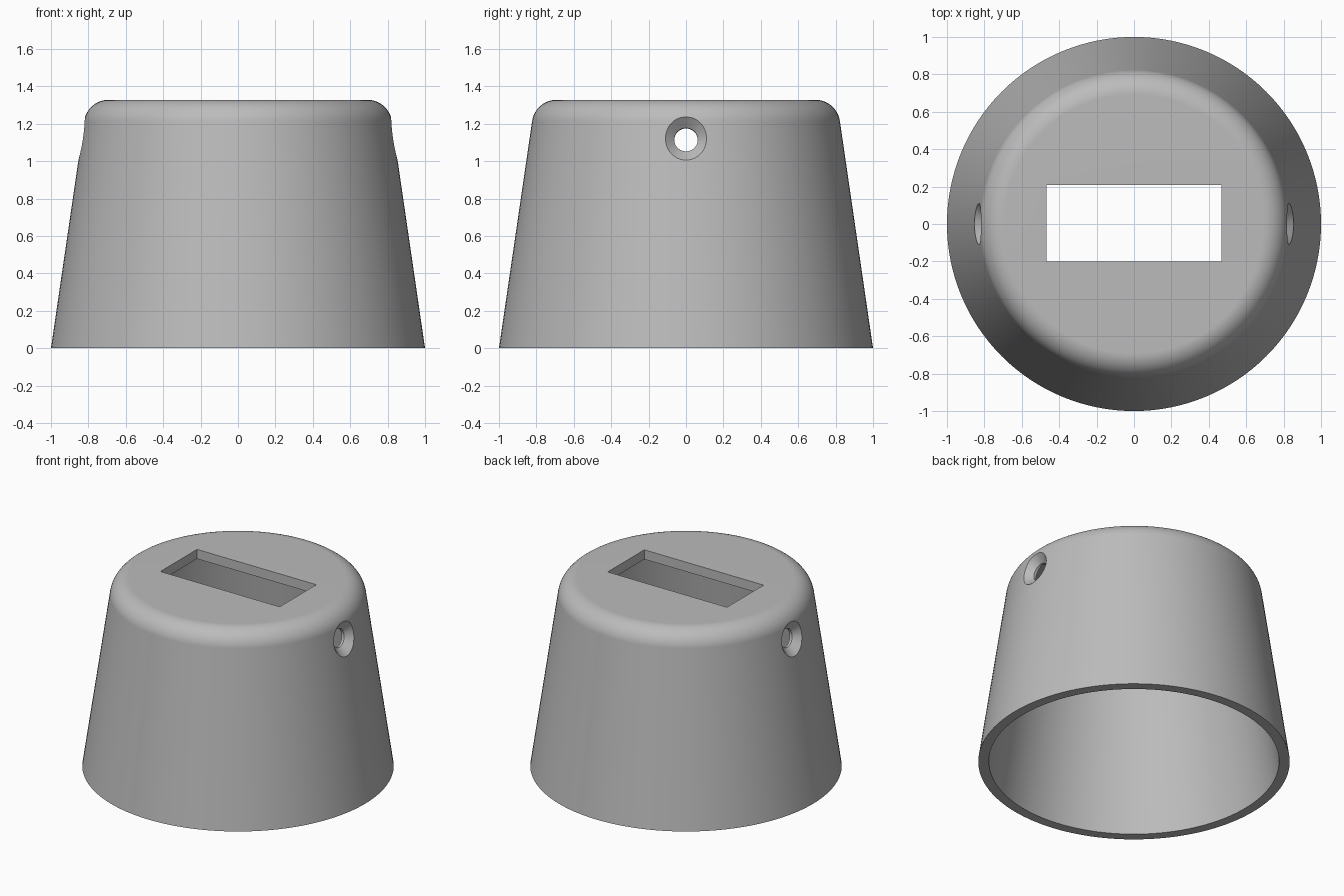
import bpy, bmesh, math
from mathutils import Matrix, Vector

if "Cube" in bpy.data.objects:
    bpy.data.objects.remove(bpy.data.objects["Cube"], do_unlink=True)

HEIGHT, WALL, SIDES = 1.328, 0.067, 128
SLOPE = math.atan(0.146)          # lean of the wall from vertical

grey = bpy.data.materials.new("plain grey")
grey.use_nodes = True
grey.diffuse_color = (0.5, 0.5, 0.5, 1)
grey.node_tree.nodes["Principled BSDF"].inputs["Base Color"].default_value = (0.5, 0.5, 0.5, 1)


def make(name, bm):
    bmesh.ops.recalc_face_normals(bm, faces=bm.faces)
    mesh = bpy.data.meshes.new(name)
    bm.to_mesh(mesh)
    bm.free()
    mesh.materials.append(grey)
    ob = bpy.data.objects.new(name, mesh)
    bpy.context.collection.objects.link(ob)
    return ob


def lathe(name, points, sides, matrix=Matrix()):
    """Revolve (radius, z) points about z; both ends lie on the axis."""
    bm = bmesh.new()
    verts = [bm.verts.new((r, 0, z)) for r, z in points]
    edges = [bm.edges.new(pair) for pair in zip(verts, verts[1:])]
    bmesh.ops.spin(bm, geom=verts + edges, axis=(0, 0, 1), cent=(0, 0, 0),
                   angle=math.tau, steps=sides, use_duplicate=False)
    bmesh.ops.remove_doubles(bm, verts=bm.verts, dist=1e-5)
    bm.transform(matrix)
    return make(name, bm)


def shoulder(base, top, radius, steps=12):
    """Leaning wall, rounded shoulder and flat top."""
    reach = radius * math.tan((math.pi / 2 - SLOPE) / 2)
    centre = base - top * math.tan(SLOPE) - reach
    arc = [SLOPE + (math.pi / 2 - SLOPE) * i / steps for i in range(steps + 1)]
    return [(base, 0)] + [(centre + radius * math.cos(a),
                           top - radius + radius * math.sin(a)) for a in arc]


# Hollow tapered cup, open underneath
outer = shoulder(1.0, HEIGHT, 0.132)
inner = shoulder(0.932, HEIGHT - WALL, 0.065)
cup = lathe("tapered_cup", [(0, HEIGHT)] + outer[::-1] + inner + [(0, HEIGHT - WALL)], SIDES)

# Rectangular window through the top
bm = bmesh.new()
bmesh.ops.create_cube(bm, size=1, matrix=Matrix.Translation((0, 0.004, HEIGHT))
                      @ Matrix.Diagonal((0.935, 0.41, 0.4, 1)))
cutters = [make("window_cutter", bm)]

# Countersunk screw holes square to the wall on both sides
screw = [(0, -0.2), (0.063, -0.2), (0.063, -0.05), (0.118, 0), (0.16, 0.038), (0, 0.038)]
for side, name in ((1, "left"), (-1, "right")):
    axis = Vector((side * math.cos(SLOPE), 0, math.sin(SLOPE)))
    place = Matrix.Translation((side * (1 - 0.146 * 1.122), 0, 1.122))
    turn = axis.to_track_quat("Z", "Y").to_matrix().to_4x4()
    cutters.append(lathe(name + "_screw_cutter", screw, 48, place @ turn))

# Cut the openings, then discard the cutters
bpy.context.view_layer.objects.active = cup
cup.select_set(True)
for cutter in cutters:
    cut = cup.modifiers.new("cut", "BOOLEAN")
    cut.operation, cut.solver, cut.object = "DIFFERENCE", "EXACT", cutter
    bpy.ops.object.modifier_apply(modifier=cut.name)
    bpy.data.objects.remove(cutter, do_unlink=True)

bpy.ops.object.select_all(action="DESELECT")
cup.select_set(True)
bpy.ops.object.shade_smooth_by_angle(angle=math.radians(25))
weighted = cup.modifiers.new("even_shading", "WEIGHTED_NORMAL")
weighted.keep_sharp = True
